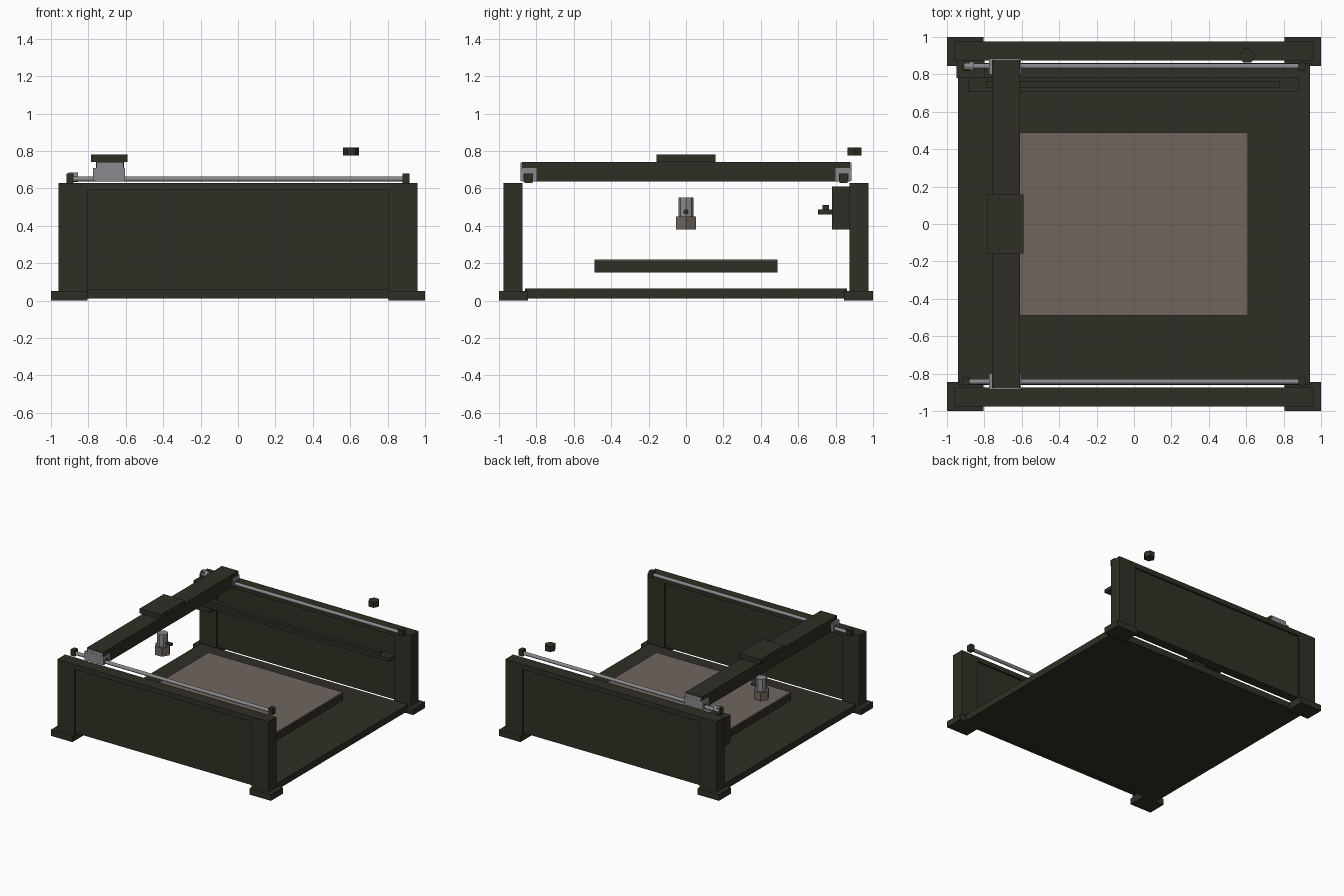
import bpy, math

if "Cube" in bpy.data.objects:
    bpy.data.objects.remove(bpy.data.objects["Cube"])

def material(name, rgb):
    m = bpy.data.materials.new(name)
    m.diffuse_color = (*rgb, 1)
    m.use_nodes = True
    m.node_tree.nodes["Principled BSDF"].inputs["Base Color"].default_value = m.diffuse_color
    return m

DARK = material("dark_olive_metal", (0.030, 0.028, 0.018))
STEEL = material("grey_steel", (0.25, 0.255, 0.27))
BED = material("warm_brown_bed", (0.16, 0.13, 0.11))

def box(name, x, y, z, mat=DARK):
    """Box from (min, max) ranges on each axis."""
    r = [sorted(a) for a in (x, y, z)]
    v = [(a, b, c) for a in r[0] for b in r[1] for c in r[2]]
    f = [(0, 1, 3, 2), (4, 6, 7, 5), (0, 4, 5, 1), (2, 3, 7, 6), (0, 2, 6, 4), (1, 5, 7, 3)]
    me = bpy.data.meshes.new(name)
    me.from_pydata(v, [], f)
    me.materials.append(mat)
    ob = bpy.data.objects.new(name, me)
    bpy.context.collection.objects.link(ob)
    return ob

def rod(name, loc, r, length, sides, mat, along_x=False, turn=0):
    rot = (0, math.pi / 2, 0) if along_x else (0, 0, turn)
    bpy.ops.mesh.primitive_cylinder_add(vertices=sides, radius=r, depth=length, location=loc, rotation=rot)
    ob = bpy.context.object
    ob.name = name
    ob.data.materials.append(mat)
    if sides > 8:
        bpy.ops.object.shade_smooth_by_angle()
    return ob

# base plate
box("base_plate", (-0.94, 0.94), (-0.86, 0.86), (0.012, 0.065))

for s, side in ((-1, "front"), (1, "back")):
    # side wall: columns, feet, recessed panel and top beam
    for t, end in ((-1, "left"), (1, "right")):
        box(f"{side}_{end}_foot", (t * 0.805, t), (s * 0.845, s), (0, 0.05))
        box(f"{side}_{end}_column", (t * 0.805, t * 0.96), (s * 0.873, s * 0.975), (0.05, 0.63))
        # rail end brackets
        box(f"{side}_{end}_rail_bracket", (t * 0.88, t * 0.917), (s * 0.82, s * 0.863), (0.63, 0.68))
    box(f"{side}_wall_panel", (-0.805, 0.805), (s * 0.885, s * 0.96), (0.06, 0.59))
    box(f"{side}_wall_top_beam", (-0.805, 0.805), (s * 0.873, s * 0.975), (0.59, 0.63))
    # guide rail
    rod(f"{side}_guide_rail", (0, s * 0.843, 0.65), 0.014, 1.78, 16, STEEL, True)
    # carriage: an inverted U riding on the rail
    for n, (a, b) in enumerate(((0.80, 0.818), (0.868, 0.885))):
        box(f"{side}_carriage_cheek_{n + 1}", (-0.775, -0.605), (s * a, s * b), (0.64, 0.71), STEEL)
    box(f"{side}_carriage_top", (-0.775, -0.605), (s * 0.818, s * 0.868), (0.68, 0.71), STEEL)
    # gantry end plate
    box(f"{side}_gantry_end_plate", (-0.755, -0.615), (s * 0.878, s * 0.884), (0.71, 0.738), STEEL)

# gantry beam and its cover plate
box("gantry_beam", (-0.76, -0.61), (-0.878, 0.878), (0.638, 0.742))
box("gantry_cover", (-0.785, -0.59), (-0.157, 0.157), (0.742, 0.78))

# tool head with hexagonal collar and side pin
rod("tool_collar", (-0.685, 0, 0.415), 0.062, 0.07, 6, BED, turn=math.pi / 6)
rod("tool_body", (-0.685, 0, 0.5), 0.041, 0.10, 8, STEEL)
rod("tool_side_pin", (-0.63, 0, 0.475), 0.013, 0.06, 12, DARK, True)

# work bed with brown top sheet
box("bed_slab", (-0.61, 0.61), (-0.49, 0.49), (0.15, 0.214))
box("bed_top_sheet", (-0.61, 0.61), (-0.49, 0.49), (0.214, 0.22), BED)

# drive box, cable shelf and ridge on the back wall
box("drive_box", (-0.95, -0.80), (0.78, 0.885), (0.38, 0.61))
box("cable_shelf", (-0.885, 0.88), (0.705, 0.785), (0.46, 0.488))
box("cable_ridge", (-0.79, 0.78), (0.73, 0.765), (0.488, 0.51))

# coupling on the back rail and floating hexagonal knob
rod("rail_coupling", (-0.88, 0.843, 0.66), 0.025, 0.05, 12, STEEL, True)
rod("hex_knob", (0.605, 0.9, 0.797), 0.043, 0.045, 6, DARK, turn=math.pi / 6)
